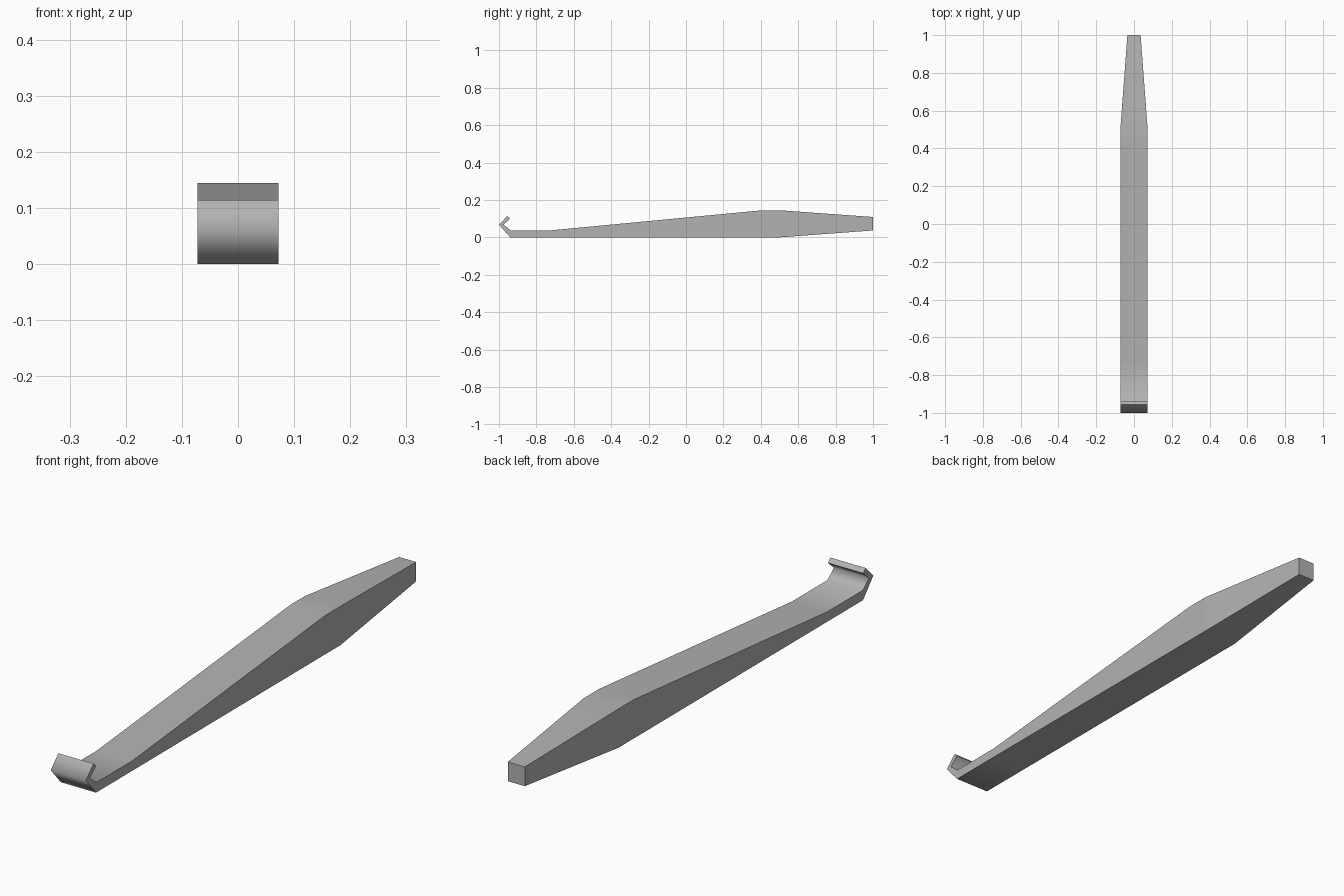
import bpy
import bmesh

cube = bpy.data.objects.get("Cube")
if cube:
    bpy.data.objects.remove(cube, do_unlink=True)

grey = bpy.data.materials.new("plain grey")
grey.use_nodes = True
colour = (0.45, 0.45, 0.45, 1)
grey.diffuse_color = colour
grey.node_tree.nodes["Principled BSDF"].inputs["Base Color"].default_value = colour

# Stations along the bar: half width, upper (y, z), lower (y, z)
W = 0.0725
stations = [
    (W, (-0.94, 0.1), (-0.955, 0.114)),      # hook tip
    (W, (-0.975, 0.068), (-1, 0.068)),       # hook bend
    (W, (-0.937, 0.037), (-0.94, 0)),        # hook root
    (W, (-0.73, 0.037), (-0.73, 0)),         # start of the slope
    (W, (0.41, 0.145), (0.41, 0)),           # thickest part
    (W, (0.5, 0.145), (0.5, 0)),             # start of the taper
    (0.035, (1, 0.109), (1, 0.037)),         # blunt end
]

# Loft a four-sided section through the stations
bm = bmesh.new()
rings = []
for half, upper, lower in stations:
    corners = [(-half, *upper), (half, *upper), (half, *lower), (-half, *lower)]
    rings.append([bm.verts.new(c) for c in corners])
for a, b in zip(rings, rings[1:]):
    for i in range(4):
        j = (i + 1) % 4
        bm.faces.new((a[i], a[j], b[j], b[i])).smooth = i % 2 == 0
bm.faces.new(rings[0])
bm.faces.new(rings[-1])
bmesh.ops.recalc_face_normals(bm, faces=bm.faces)

# Smooth along the top and underside, crisp around the flat sides and ends
for edge in bm.edges:
    edge.smooth = all(f.smooth for f in edge.link_faces)

mesh = bpy.data.meshes.new("hooked_lever")
bm.to_mesh(mesh)
bm.free()
mesh.materials.append(grey)
lever = bpy.data.objects.new("hooked_lever", mesh)
bpy.context.collection.objects.link(lever)
